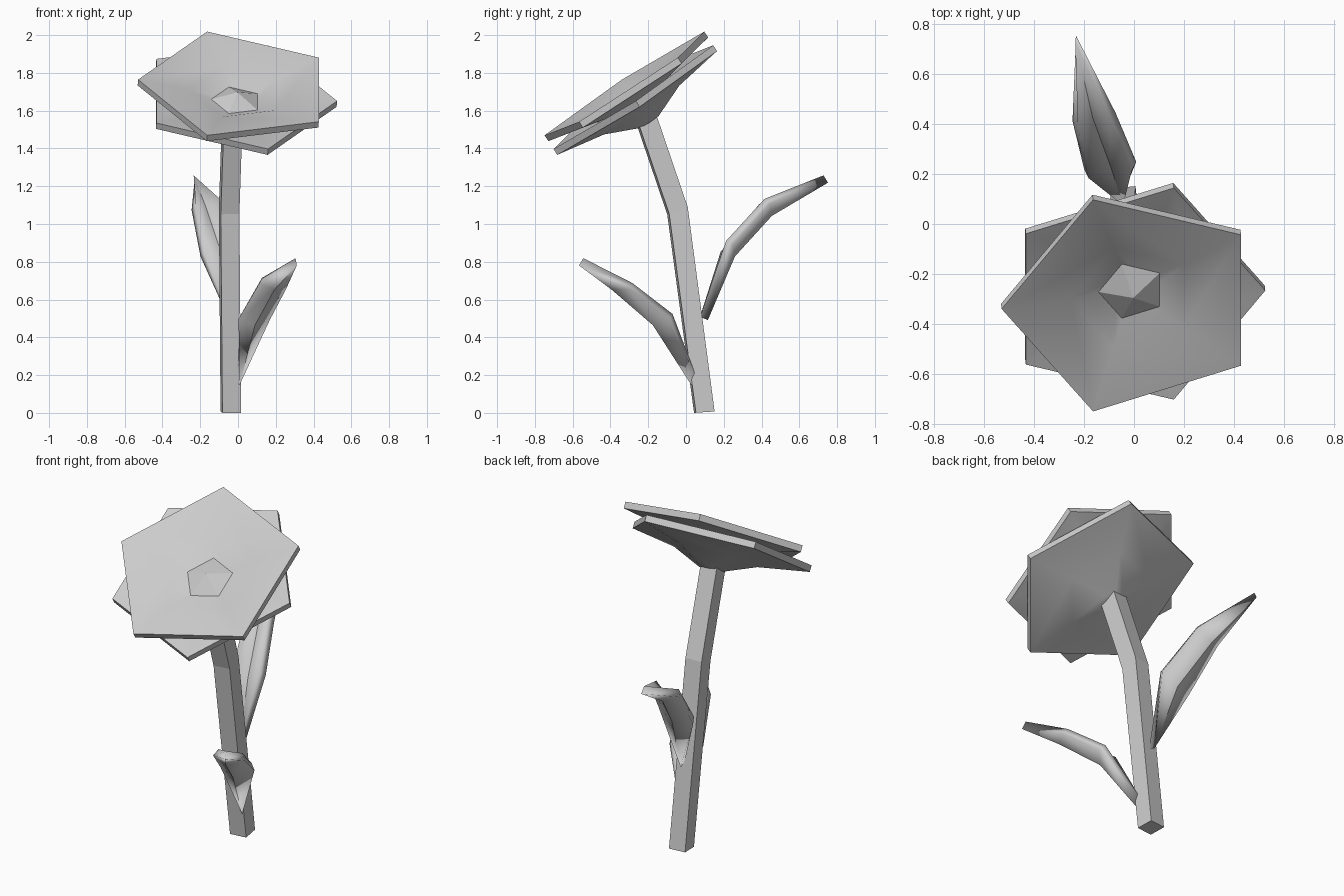
import bpy
import bmesh
import math
from mathutils import Matrix, Vector

cube = bpy.data.objects.get("Cube")
if cube:
    bpy.data.objects.remove(cube, do_unlink=True)

grey = bpy.data.materials.new("plain_grey")
grey.use_nodes = True
grey.diffuse_color = (0.6, 0.6, 0.6, 1)
grey.node_tree.nodes["Principled BSDF"].inputs["Base Color"].default_value = (0.6, 0.6, 0.6, 1)


def finish(bm, name, thickness=0, smooth=None):
    """Turn a bmesh into a coloured object."""
    bmesh.ops.remove_doubles(bm, verts=bm.verts, dist=1e-5)
    bmesh.ops.recalc_face_normals(bm, faces=bm.faces)
    mesh = bpy.data.meshes.new(name)
    bm.to_mesh(mesh)
    bm.free()
    mesh.materials.append(grey)
    obj = bpy.data.objects.new(name, mesh)
    bpy.context.collection.objects.link(obj)
    if thickness:
        mod = obj.modifiers.new("thickness", 'SOLIDIFY')
        mod.thickness = thickness
        mod.offset = 0
    if smooth:
        bpy.ops.object.select_all(action='DESELECT')
        obj.select_set(True)
        bpy.context.view_layer.objects.active = obj
        bpy.ops.object.shade_smooth_by_angle(angle=math.radians(smooth))
    return obj


def bridge(bm, rings, closed):
    """Join consecutive rows of vertices with faces."""
    for a, b in zip(rings, rings[1:]):
        count = len(a)
        for i in range(count if closed else count - 1):
            j = (i + 1) % count
            loop = list(dict.fromkeys((a[i], a[j], b[j], b[i])))
            if len(loop) > 2:
                bm.faces.new(loop)


def five_sided(name, profile, matrix, turn, smooth=None):
    """Spin a radius/height profile into a five-sided solid."""
    bm = bmesh.new()
    rings = []
    for radius, height in profile:
        if radius == 0:
            rings.append([bm.verts.new(matrix @ Vector((0, 0, height)))] * 5)
        else:
            angles = [turn + math.tau * i / 5 for i in range(5)]
            rings.append([bm.verts.new(matrix @ Vector(
                (radius * math.cos(a), radius * math.sin(a), height))) for a in angles])
    bridge(bm, rings, True)
    return finish(bm, name, smooth=smooth)


# Flower head, tilted to the front
tilt = Matrix.Rotation(math.radians(33), 4, 'X') @ Matrix.Rotation(math.radians(3.8), 4, 'Y')
head = Matrix.Translation((0, -0.32, 1.735)) @ tilt
dish = [(0, -0.13), (0.06, -0.13), (0.25, -0.05), (0.53, 0)]
shell = dish + [(r, h - 0.037) for r, h in reversed(dish)]
five_sided("upper_petals", shell, head, math.pi, 40)
five_sided("lower_petals", shell, head @ Matrix.Translation((0, 0, -0.065)), 0, 40)
five_sided("flower_centre", [(0, -0.12), (0.14, -0.1), (0, -0.045)], head, math.pi)

# Square bent stem
bm = bmesh.new()
rings = []
for x, y, z, lean in ((-0.038, 0.097, 0.004, 0.07), (-0.047, -0.045, 1.07, 0.35),
                      (-0.03, -0.215, 1.57, 0.35)):
    ring = []
    for i in range(4):
        a = math.radians(51 + 90 * i)
        dx, dy = 0.07 * math.cos(a), 0.07 * math.sin(a)
        ring.append(bm.verts.new((x + dx, y + dy, z + dy * lean)))
    rings.append(ring)
bridge(bm, rings, True)
bm.faces.new(rings[0])
bm.faces.new(rings[-1])
stem = finish(bm, "stem")
lowest = min(v.co.z for v in stem.data.vertices)
for v in stem.data.vertices:
    v.co.z -= lowest if v.co.z < 0.1 else 0


def leaf(name, base, sections, tip):
    """Folded blade: left, middle and right points between base and tip."""
    bm = bmesh.new()
    rows = [[bm.verts.new(base)] * 3]
    rows += [[bm.verts.new(p) for p in section] for section in sections]
    rows.append([bm.verts.new(tip)] * 3)
    bridge(bm, rows, False)
    return finish(bm, name, 0.045, 35)


leaf("back_leaf", (-0.045, 0.095, 0.5),
     [((-0.19, 0.2, 0.84), (-0.09, 0.24, 0.84), (0.0, 0.23, 0.9)),
      ((-0.235, 0.4, 1.09), (-0.165, 0.44, 1.06), (-0.085, 0.43, 1.12))],
     (-0.233, 0.74, 1.238))

leaf("front_leaf", (0, 0.045, 0.16),
     [((0.01, -0.15, 0.51), (0.085, -0.16, 0.48), (0.155, -0.08, 0.51)),
      ((0.12, -0.38, 0.7), (0.19, -0.38, 0.67), (0.24, -0.29, 0.67))],
     (0.308, -0.555, 0.8))
